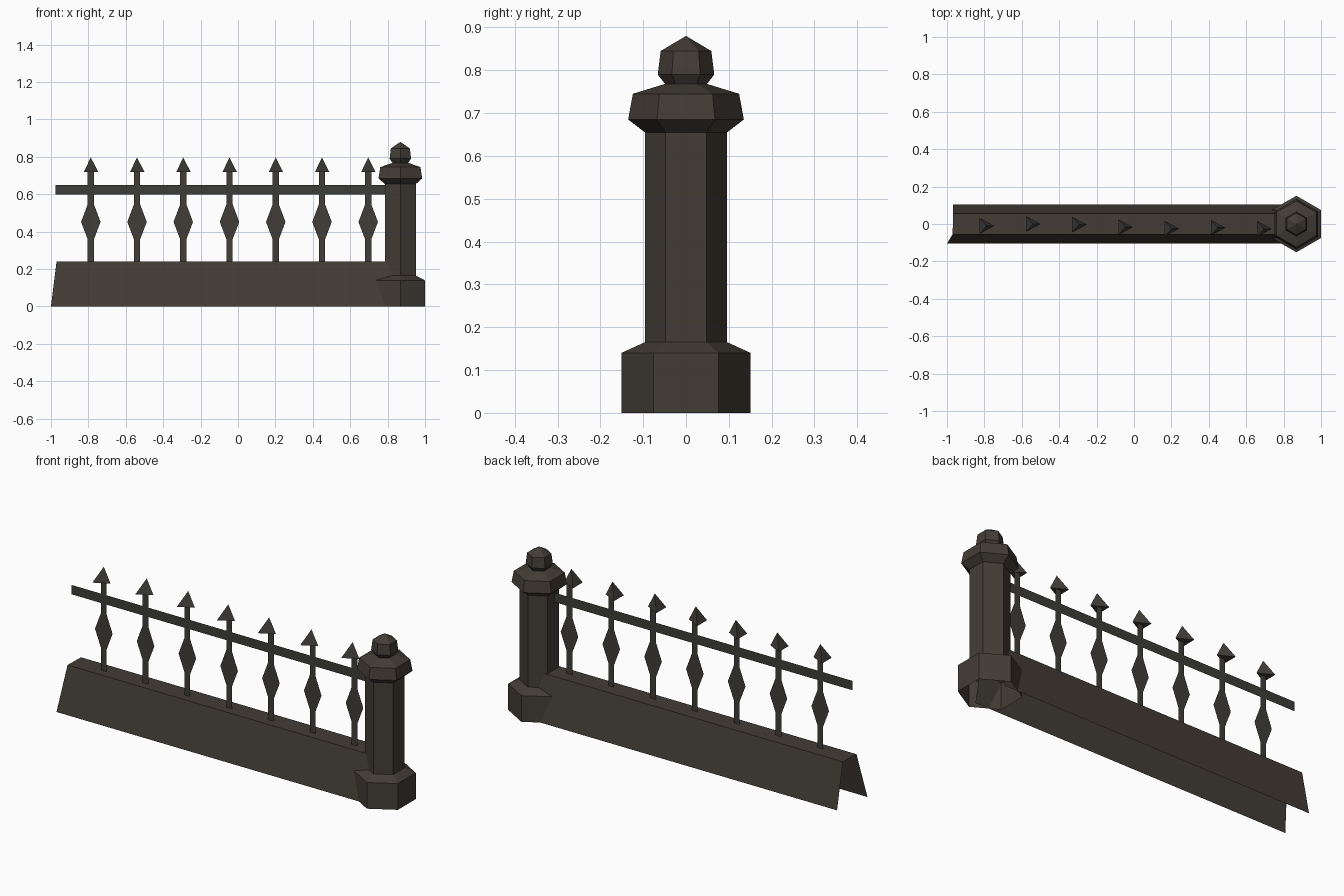
import bpy
import math

if "Cube" in bpy.data.objects:
    bpy.data.objects.remove(bpy.data.objects["Cube"])


def material(name, rgb):
    m = bpy.data.materials.new(name)
    m.diffuse_color = (*rgb, 1)
    m.use_nodes = True
    m.node_tree.nodes["Principled BSDF"].inputs["Base Color"].default_value = m.diffuse_color
    return m


STONE = material("dark brown stone", (0.056, 0.046, 0.036))
IRON = material("dark iron", (0.052, 0.048, 0.040))
RAIL = material("greenish iron", (0.046, 0.046, 0.038))


def make(name, verts, faces, mat):
    me = bpy.data.meshes.new(name)
    me.from_pydata(verts, [], faces)
    me.materials.append(mat)
    ob = bpy.data.objects.new(name, me)
    bpy.context.collection.objects.link(ob)
    return ob


def plate(name, outline, y, mat):
    """Flat sheet in the xz plane, facing the front."""
    return make(name, [(x, y, z) for x, z in outline], [range(len(outline))], mat)


# Hexagonal post, open underneath: (radius, height) profile with a pointed finial
PX = 0.868
profile = [(0.151, 0), (0.151, 0.14), (0.096, 0.165), (0.096, 0.655),
           (0.135, 0.685), (0.124, 0.745), (0.049, 0.768),
           (0.066, 0.79), (0.059, 0.845)]
verts = []
for r, z in profile:
    for k in range(6):
        a = math.radians(90 + 60 * k)
        verts.append((PX + r * math.cos(a), r * math.sin(a), z))
faces = []
for j in range(len(profile) - 1):
    for k in range(6):
        n = (k + 1) % 6
        faces.append((j * 6 + k, j * 6 + n, j * 6 + 6 + n, j * 6 + 6 + k))
last = (len(profile) - 1) * 6
tip = len(verts)
verts.append((PX, 0, 0.88))
faces += [(last + k, last + (k + 1) % 6, tip) for k in range(6)]
make("post", verts, faces, STONE)

# Low wall: sloped hollow shell, open at the bottom and ends
left = [(-1.0, -0.105, 0), (-0.97, -0.055, 0.24), (-0.967, 0.055, 0.24), (-0.967, 0.105, 0)]
right = [(PX, y, z) for _, y, z in left]
make("low_wall", left + right, [(i, i + 4, i + 5, i + 1) for i in range(3)], STONE)

# Flat horizontal rail
plate("rail", [(-0.977, 0.6), (PX, 0.6), (PX, 0.65), (-0.977, 0.65)], -0.012, RAIL)

# Flat pickets with a diamond swelling, each with a three-sided spike
half = [(0.017, 0.235), (0.017, 0.36), (0.052, 0.452), (0.017, 0.545), (0.017, 0.722)]
spike_y = [-0.01, 0.0, -0.003, -0.017, -0.025, -0.02, -0.026]
for i, sy in enumerate(spike_y):
    x = -0.787 + 0.2472 * i
    outline = [(x + w, z) for w, z in half] + [(x - w, z) for w, z in reversed(half)]
    plate(f"picket_{i + 1}", outline, -0.01, IRON)
    make(f"spike_{i + 1}",
         [(x + 0.04, sy, 0.718), (x - 0.038, sy + 0.042, 0.718),
          (x - 0.038, sy - 0.042, 0.718), (x, sy, 0.797)],
         [(0, 1, 3), (1, 2, 3), (2, 0, 3), (2, 1, 0)], IRON)
